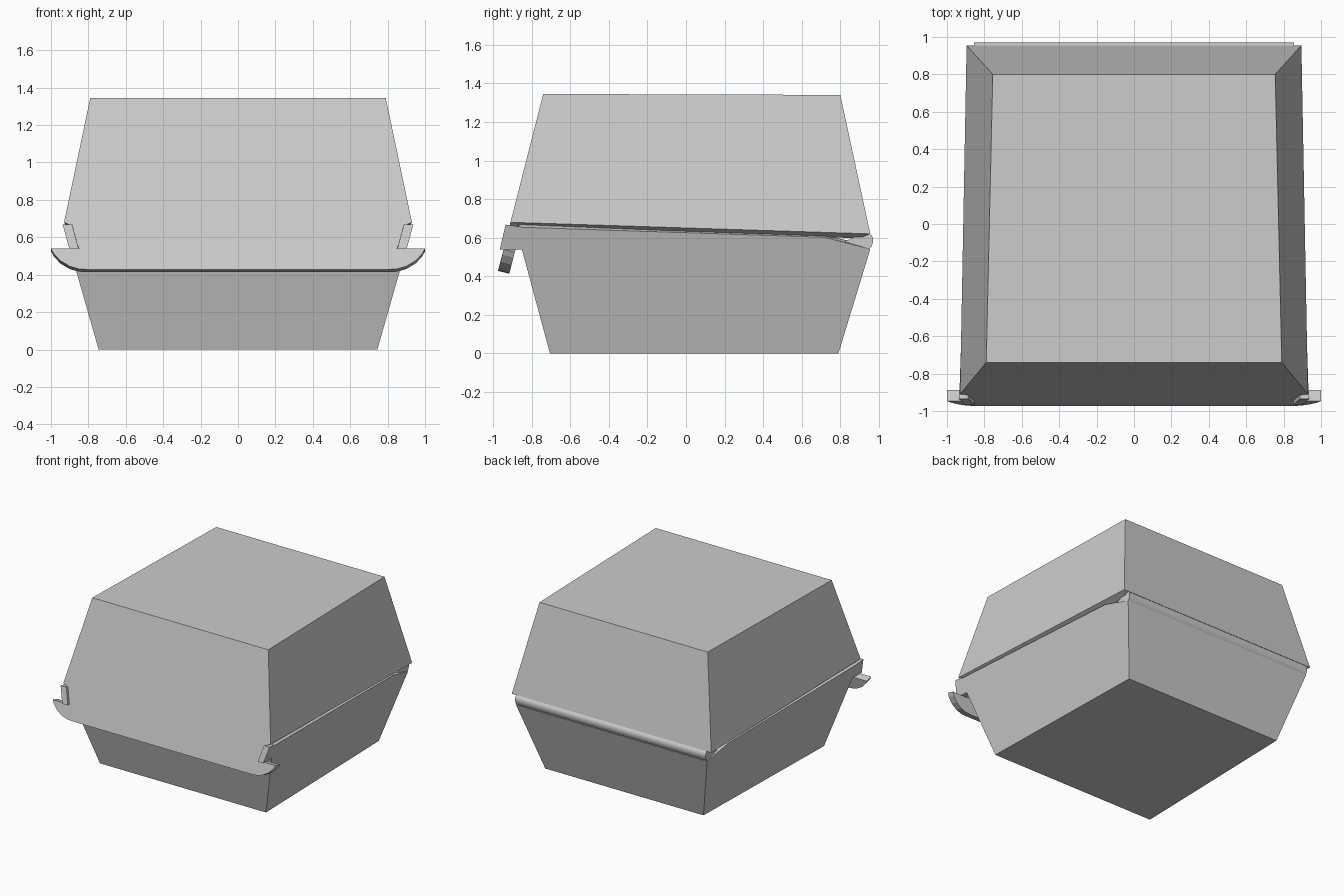
import bpy

cube = bpy.data.objects.get("Cube")
if cube:
    bpy.data.objects.remove(cube, do_unlink=True)

card = bpy.data.materials.new("grey card")
card.use_nodes = True
GREY = (0.6, 0.6, 0.6, 1)
card.diffuse_color = GREY
card.node_tree.nodes["Principled BSDF"].inputs["Base Color"].default_value = GREY


def make(name, verts, faces, wall=0):
    """Mesh object with outward faces, optionally thickened inward."""
    mesh = bpy.data.meshes.new(name)
    mesh.from_pydata(verts, [], faces)
    mesh.materials.append(card)
    obj = bpy.data.objects.new(name, mesh)
    bpy.context.collection.objects.link(obj)
    if wall:
        mod = obj.modifiers.new("wall", "SOLIDIFY")
        mod.thickness = wall
        mod.offset = -1
        mod.use_even_offset = True
    return obj


def prism(name, left, right):
    """Solid joining two matching outlines."""
    n = len(left)
    sides = [(i, (i + 1) % n, n + (i + 1) % n, n + i) for i in range(n)]
    return make(name, left + right,
                [tuple(reversed(range(n))), tuple(range(n, 2 * n))] + sides)


def base_x(y, z):
    """Outer half width of the tapering tray."""
    return 0.7285 - 0.0234 * y + 0.28 * z


# Tray: open box whose rim dips towards the hinge
side = [(-0.705, 0), (0.79, 0), (0.955, 0.54), (0.72, 0.602), (-0.882, 0.655)]
tray = [(s * base_x(y, z), y, z) for s in (1, -1) for y, z in side]
make("tray", tray,
     [(5, 6, 1, 0), (0, 1, 2, 3, 4), (9, 8, 7, 6, 5), (1, 6, 7, 2), (5, 0, 4, 9)],
     wall=0.05)

# Lid: the front panel carries a neck and a flap with rounded ears
half = [(0.79, 1.345), (0.93, 0.68), (0.895, 0.665), (0.85, 0.54), (1, 0.54),
        (0.985, 0.512), (0.95, 0.475), (0.9, 0.445), (0.85, 0.431), (0.8, 0.428)]
front = half + [(-x, z) for x, z in reversed(half)]
lid = [(x, -0.74 - 0.2556 * (1.345 - z), z) for x, z in front]
n = len(lid)
lid += [(0.755, 0.8, 1.34), (0.895, 0.955, 0.62),
        (-0.895, 0.955, 0.62), (-0.755, 0.8, 1.34)]
make("lid", lid,
     [tuple(reversed(range(n))), (0, n, n + 3, n - 1), (0, 1, n + 1, n),
      (n - 1, n + 3, n + 2, n - 2), (n, n + 1, n + 2, n + 3)],
     wall=0.06)

# Locking tabs: tray sides poking out through the lid notches
tab = [(-0.935, 0.668), (-0.965, 0.54), (-0.85, 0.54), (-0.85, 0.655)]
for s, name in ((1, "left_tab"), (-1, "right_tab")):
    outer = [(s * base_x(y, z), y, z) for y, z in tab]
    inner = [(x - s * 0.05, y, z) for x, y, z in outer]
    prism(name, *((inner, outer) if s > 0 else (outer, inner)))

# Hinge: rounded fold along the back
fold = [(0.82, 0.58), (0.9, 0.555), (0.95, 0.54), (0.962, 0.555), (0.969, 0.575),
        (0.97, 0.595), (0.963, 0.612), (0.945, 0.626), (0.89, 0.61)]
hinge = prism("hinge", [(-0.855, y, z) for y, z in fold],
              [(0.855, y, z) for y, z in fold])
bpy.ops.object.select_all(action="DESELECT")
hinge.select_set(True)
bpy.context.view_layer.objects.active = hinge
bpy.ops.object.shade_smooth_by_angle(angle=0.7)
